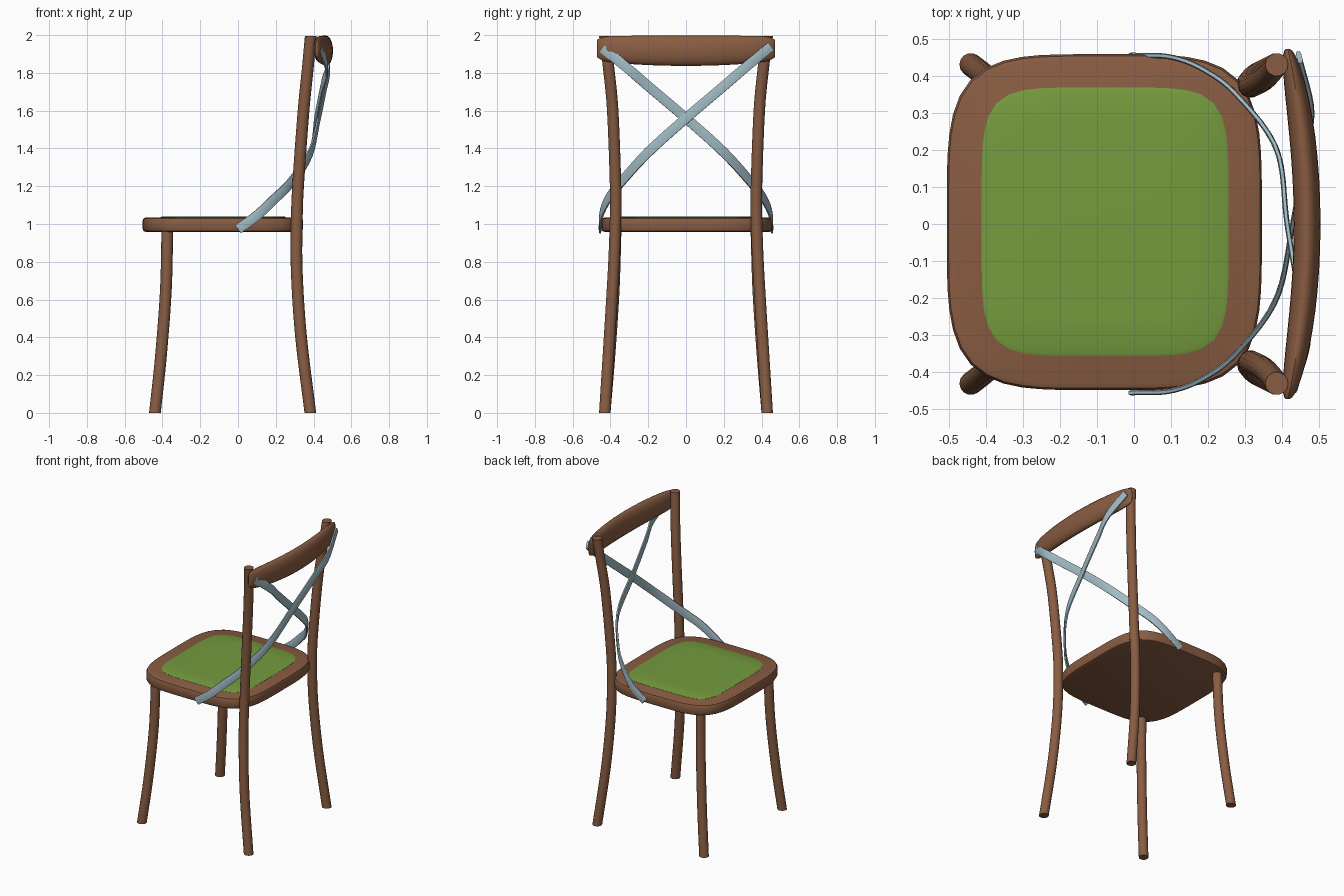
import bpy, bmesh, math
from mathutils import Vector

if "Cube" in bpy.data.objects:
    bpy.data.objects.remove(bpy.data.objects["Cube"])


def material(name, rgb):
    m = bpy.data.materials.new(name)
    m.diffuse_color = (*rgb, 1)
    m.use_nodes = True
    m.node_tree.nodes["Principled BSDF"].inputs["Base Color"].default_value = m.diffuse_color
    return m


WOOD = material("brown wood", (0.25, 0.108, 0.054))
GREEN = material("green pad", (0.175, 0.33, 0.048))
STEEL = material("pale blue metal", (0.36, 0.50, 0.56))


def spline(pts, steps=5):
    """Catmull-Rom samples through the points"""
    p = [Vector(q) for q in pts]
    p = [2 * p[0] - p[1]] + p + [2 * p[-1] - p[-2]]
    out = []
    for i in range(1, len(p) - 2):
        a, b, c, d = p[i - 1:i + 3]
        for s in range(steps):
            t = s / steps
            out.append(0.5 * (2 * b + (c - a) * t + (2 * a - 5 * b + 4 * c - d) * t * t
                              + (3 * b - a - 3 * c + d) * t ** 3))
    return out + [p[-2]]


def loft(name, rings, mat, angle=40):
    """Skin a list of rings and cap both ends"""
    bm = bmesh.new()
    vs = [[bm.verts.new(co) for co in r] for r in rings]
    n = len(vs[0])
    for a, b in zip(vs, vs[1:]):
        for i in range(n):
            j = (i + 1) % n
            bm.faces.new((a[i], a[j], b[j], b[i]))
    bm.faces.new(vs[0][::-1])
    bm.faces.new(vs[-1])
    bmesh.ops.recalc_face_normals(bm, faces=bm.faces)
    me = bpy.data.meshes.new(name)
    bm.to_mesh(me)
    bm.free()
    me.materials.append(mat)
    ob = bpy.data.objects.new(name, me)
    bpy.context.collection.objects.link(ob)
    bpy.ops.object.select_all(action='DESELECT')
    bpy.context.view_layer.objects.active = ob
    ob.select_set(True)
    bpy.ops.object.shade_smooth_by_angle(angle=math.radians(angle))
    return ob


def super_ring(cx, cy, rx, ry, n, z, count=64):
    ring = []
    for k in range(count):
        c, s = math.cos(math.tau * k / count), math.sin(math.tau * k / count)
        r = (abs(c) ** n + abs(s) ** n) ** (-1 / n)
        ring.append(Vector((cx + rx * c * r, cy + ry * s * r, z)))
    return ring


# Seat frame with rounded rim
loft("seat_frame", [super_ring(-0.08, 0.005, 0.425 - i, 0.453 - i, 4.2, z) for i, z in
     ((0.018, 0.958), (0.005, 0.963), (0, 0.975), (0, 1.018), (0.005, 1.03), (0.018, 1.035))], WOOD)

# Green seat pad
loft("seat_pad", [super_ring(-0.078, 0.006, 0.333 - i, 0.362 - i, 5.5, z) for i, z in
     ((0, 1.02), (0, 1.036), (0.008, 1.039), (0.1, 1.041))], GREEN)


# Legs: round bars following a curve
def leg(name, pts, side, r=0.031):
    rings = [[Vector((p.x + r * math.cos(math.tau * k / 14),
                      side * p.y + r * math.sin(math.tau * k / 14), p.z)) for k in range(14)]
             for p in spline(pts)]
    loft(name, rings, WOOD)


for side, label in ((-1, "right"), (1, "left")):
    leg("front_leg_" + label, [(-0.44, 0.43, 0), (-0.408, 0.405, 0.3),
                               (-0.382, 0.382, 0.65), (-0.374, 0.372, 0.97)], side)
    leg("back_leg_" + label, [(0.383, 0.43, 0), (0.334, 0.405, 0.4), (0.311, 0.384, 0.75),
                              (0.311, 0.374, 1.0), (0.318, 0.373, 1.2), (0.347, 0.388, 1.6),
                              (0.37, 0.41, 1.83), (0.385, 0.43, 1.995)], side)

# Top rail: curved oval bar, tapering at the ends
rings = []
for k in range(25):
    t = -1 + k / 12
    y = 0.472 * math.sin(t * math.pi / 2)
    u = abs(y / 0.472)
    thick = 0.031 * math.sqrt(max(1 - u ** 4, 0)) + 0.005
    half = 0.08 - 0.013 * u ** 2 - 0.022 * u ** 16
    cx = 0.467 - 0.052 * u ** 2
    cz = 1.917 + 0.012 * u ** 2
    rings.append([Vector((cx + thick * math.cos(math.tau * a / 20), y,
                          cz + half * math.sin(math.tau * a / 20))) for a in range(20)])
loft("top_rail", rings, WOOD)


# Crossed back straps: flat bands from the seat sides to the opposite rail ends
def strap(name, top, side, w=0.026, h=0.007):
    low = [(0.0, -0.455, 0.972), (0.1, -0.45, 1.045), (0.19, -0.415, 1.13),
           (0.28, -0.345, 1.22), (0.385, -0.2, 1.38)]
    pts = [Vector((p.x, side * p.y, p.z)) for p in spline(low + top)]
    rings = []
    for i, p in enumerate(pts):
        t = (pts[min(i + 1, len(pts) - 1)] - pts[max(i - 1, 0)]).normalized()
        nrm = Vector((t.y, -t.x, 0)).normalized() * side
        b = t.cross(nrm).normalized()
        rings.append([p + b * (w * u) + nrm * (h * v) for u, v in
                      ((-1, -0.6), (-0.6, -1), (0.6, -1), (1, -0.6),
                       (1, 0.6), (0.6, 1), (-0.6, 1), (-1, 0.6))])
    loft(name, rings, STEEL)


strap("strap_outer", [(0.428, 0, 1.56), (0.463, 0.2, 1.73), (0.479, 0.31, 1.825),
                      (0.446, 0.45, 1.94)], 1)
strap("strap_inner", [(0.413, 0, 1.56), (0.447, 0.2, 1.73), (0.470, 0.31, 1.825),
                      (0.436, 0.44, 1.93)], -1)
